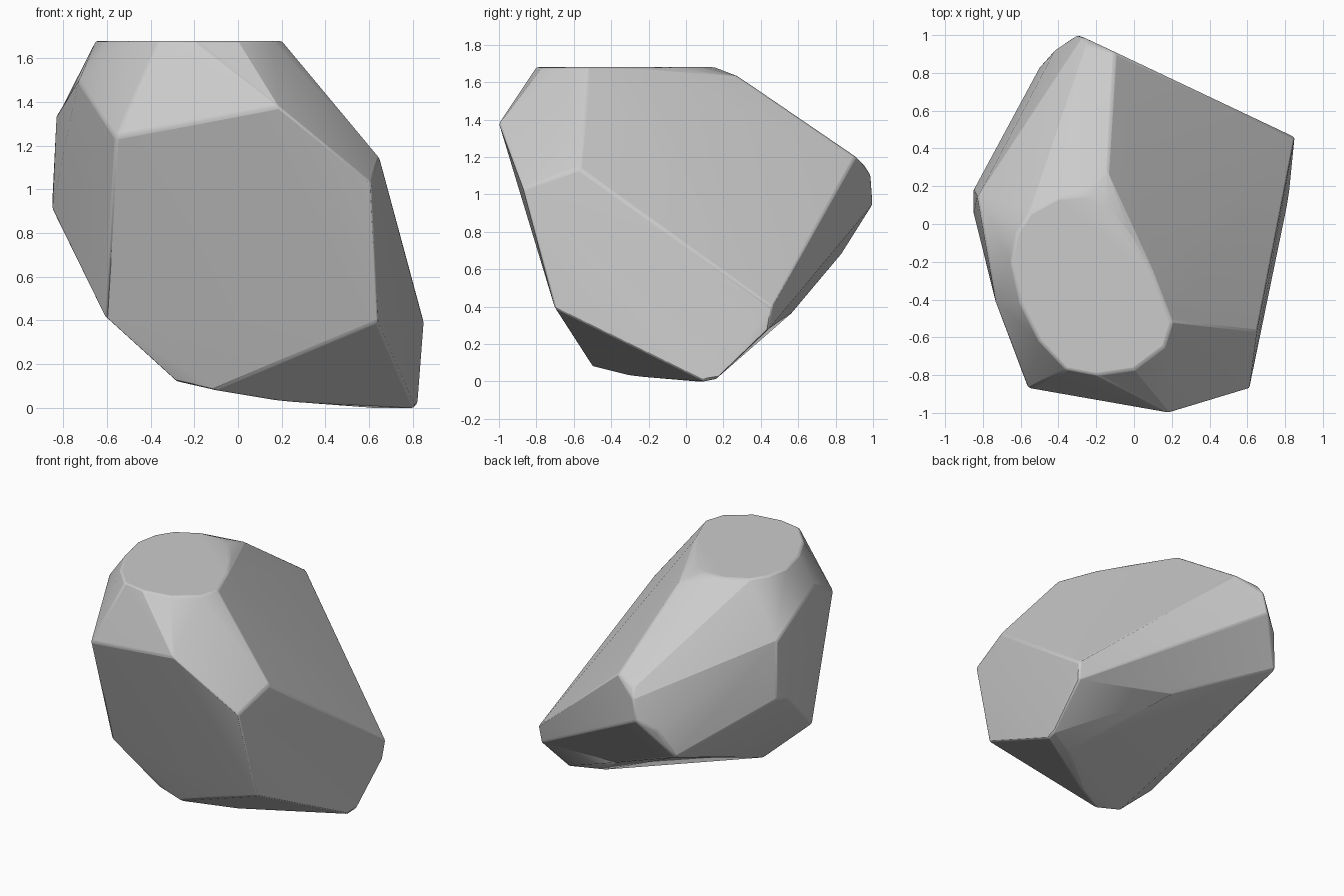
import bpy, bmesh, math

if "Cube" in bpy.data.objects:
    bpy.data.objects.remove(bpy.data.objects["Cube"])

# Corner points of the boulder, grouped by the region they shape
top_rim = [(-0.62, -0.05), (-0.55, 0.06), (-0.4, 0.14), (-0.25, 0.15), (-0.14, 0.08),
           (0.0, -0.1), (0.1, -0.26), (0.2, -0.52), (0.16, -0.65), (0.0, -0.77),
           (-0.2, -0.8), (-0.36, -0.77), (-0.5, -0.62), (-0.6, -0.42), (-0.65, -0.2)]
front = [(-0.56, -0.87, 1.24), (0.18, -1.0, 1.38), (0.61, -0.87, 1.03),
         (0.64, -0.7, 0.39), (-0.1, -0.5, 0.08), (-0.28, -0.48, 0.12), (-0.61, -0.56, 0.42)]
right = [(0.65, -0.57, 1.14), (0.85, 0.46, 0.4), (0.84, 0.44, 0.28),
         (0.82, 0.16, 0.01), (0.6, 0.05, 0.0), (0.81, 0.1, 0.0), (0.2, -0.3, 0.03)]
back = [(-0.14, 0.28, 1.63), (-0.1, 0.91, 1.2), (-0.25, 0.95, 1.16), (-0.3, 1.0, 0.95),
        (-0.27, 0.99, 1.1), (-0.42, 0.92, 0.88), (-0.5, 0.83, 0.68), (0.15, 0.57, 0.37)]
left = [(-0.85, 0.18, 0.94), (-0.85, 0.06, 0.91), (-0.83, 0.15, 1.34), (-0.73, -0.42, 1.5)]

# Wrap the points in a convex shell and merge nearly flat areas
bm = bmesh.new()
for p in [(x, y, 1.68) for x, y in top_rim] + front + right + back + left:
    bm.verts.new(p)
bmesh.ops.convex_hull(bm, input=bm.verts)
loose = [v for v in bm.verts if not v.link_faces]
bmesh.ops.delete(bm, geom=loose, context='VERTS')
bmesh.ops.dissolve_limit(bm, angle_limit=math.radians(3), verts=bm.verts, edges=bm.edges)
bmesh.ops.recalc_face_normals(bm, faces=bm.faces)
mesh = bpy.data.meshes.new("boulder")
bm.to_mesh(mesh)
bm.free()
boulder = bpy.data.objects.new("boulder", mesh)
bpy.context.collection.objects.link(boulder)

# Slightly worn edges
bev = boulder.modifiers.new("worn_edges", 'BEVEL')
bev.width = 0.012
bev.segments = 2
bev.limit_method = 'ANGLE'
bev.angle_limit = math.radians(22)

bpy.context.view_layer.objects.active = boulder
boulder.select_set(True)
bpy.ops.object.shade_smooth_by_angle(angle=math.radians(18))
